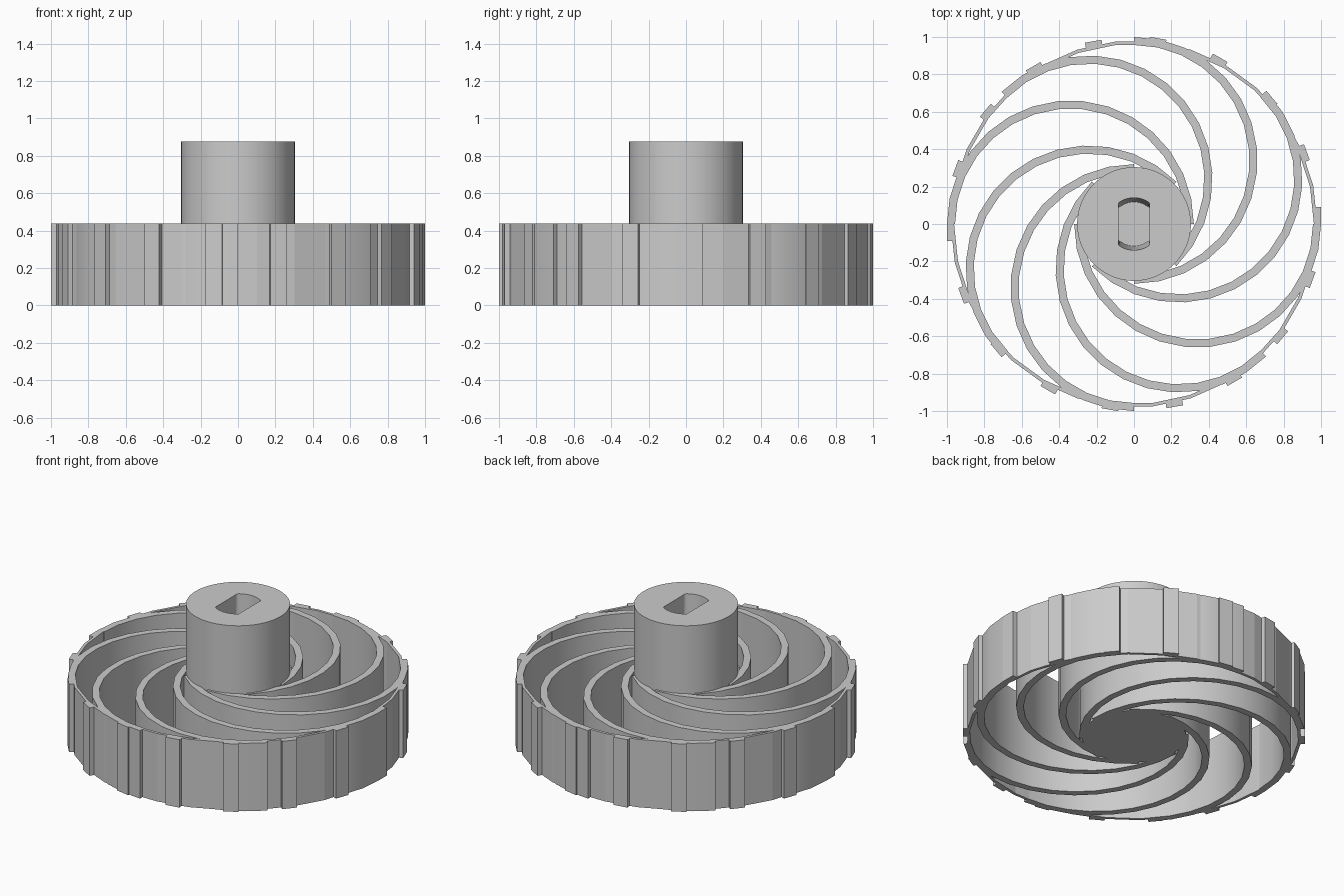
import bpy, bmesh, math
from mathutils import Matrix

cube = bpy.data.objects.get("Cube")
if cube:
    bpy.data.objects.remove(cube)

HEIGHT = 0.438        # wheel height
HUB_TOP = 0.875
STEP = math.radians(12)

grey = bpy.data.materials.new("plain grey")
grey.use_nodes = True
colour = (0.6, 0.6, 0.6, 1)
grey.diffuse_color = colour
grey.node_tree.nodes["Principled BSDF"].inputs["Base Color"].default_value = colour


def finish(name, bm, smooth):
    bmesh.ops.recalc_face_normals(bm, faces=bm.faces)
    mesh = bpy.data.meshes.new(name)
    bm.to_mesh(mesh)
    bm.free()
    mesh.materials.append(grey)
    obj = bpy.data.objects.new(name, mesh)
    bpy.context.collection.objects.link(obj)
    if smooth:
        bpy.ops.object.select_all(action="DESELECT")
        obj.select_set(True)
        bpy.context.view_layer.objects.active = obj
        bpy.ops.object.shade_smooth_by_angle(angle=math.radians(30))
    return obj


def arc(radius, start, count, z, cx=0.0, step=STEP):
    return [(cx + radius * math.cos(start + i * step),
             radius * math.sin(start + i * step), z) for i in range(count)]


def loft(bm, loops, closed_loops):
    """Skin between loops; closed_loops joins each loop's ends, and the last loop to the first."""
    rows = [[bm.verts.new(p) for p in loop] for loop in loops]
    n = len(rows[0])
    pairs = list(zip(rows, rows[1:]))
    if closed_loops != "capped":
        pairs.append((rows[-1], rows[0]))
    for a, b in pairs:
        for i in range(n if closed_loops else n - 1):
            j = (i + 1) % n
            bm.faces.new((a[i], a[j], b[j], b[i]))
    if closed_loops == "capped":
        bm.faces.new(rows[0])
        bm.faces.new(rows[-1])
    elif not closed_loops:
        bm.faces.new([r[0] for r in rows])
        bm.faces.new([r[-1] for r in rows])


# Hub: round post with a tapered, two-flat shaft socket
def socket(radius, z):
    return [(max(-0.083, min(0.083, x)), y, z)
            for x, y, z in arc(radius, 0, 96, z, step=math.tau / 96)]


def circle(z):
    return arc(0.304, 0, 96, z, step=math.tau / 96)


bm = bmesh.new()
loft(bm, [circle(0), circle(HUB_TOP), socket(0.14, HUB_TOP), socket(0.118, 0.4)], "capped")
finish("hub", bm, True)

# Rim: thin faceted ring
bm = bmesh.new()
loft(bm, [arc(r, 0, 30, z) for r, z in
          ((0.98, 0), (0.98, HEIGHT), (0.962, HEIGHT), (0.962, 0))], True)
finish("rim", bm, False)

# Curved spokes: half rings running from the hub out to the rim
for k in range(8):
    bm = bmesh.new()
    loft(bm, [arc(r, -math.pi, 16, z, 0.34) for r, z in
              ((0.66, 0), (0.66, HEIGHT), (0.617, HEIGHT), (0.617, 0))], False)
    bm.transform(Matrix.Rotation(k * math.pi / 4, 4, "Z"))
    finish(f"curved_spoke_{k + 1}", bm, True)

# Grip treads around the rim
bm = bmesh.new()
for k in range(18):
    place = (Matrix.Rotation(math.radians(20 * k), 4, "Z")
             @ Matrix.Translation((0.983, 0.045, HEIGHT / 2))
             @ Matrix.Diagonal((0.034, 0.09, HEIGHT, 1)))
    bmesh.ops.create_cube(bm, size=1, matrix=place)
finish("grip_treads", bm, False)
